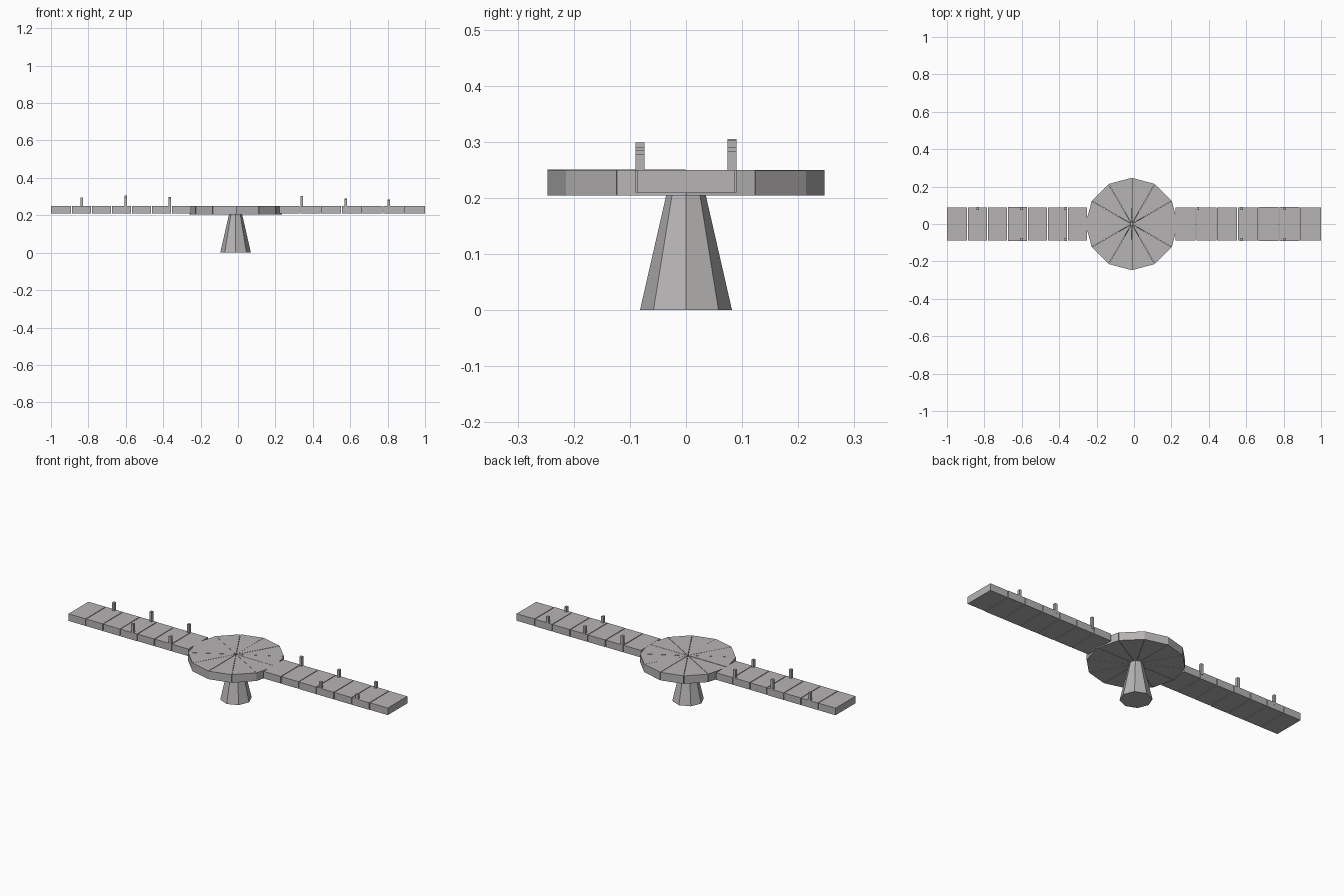
import bpy, bmesh, math, random
from mathutils import Matrix

random.seed(4)
cube = bpy.data.objects.get("Cube")
if cube:
    bpy.data.objects.remove(cube, do_unlink=True)

stone = bpy.data.materials.new("warm_grey")
stone.use_nodes = True
GREY = (0.47, 0.455, 0.455, 1)
stone.diffuse_color = GREY
stone.node_tree.nodes["Principled BSDF"].inputs["Base Color"].default_value = GREY


def finish(name, bm):
    bmesh.ops.recalc_face_normals(bm, faces=bm.faces)
    mesh = bpy.data.meshes.new(name)
    bm.to_mesh(mesh)
    bm.free()
    mesh.materials.append(stone)
    obj = bpy.data.objects.new(name, mesh)
    bpy.context.collection.objects.link(obj)
    return obj


def box(name, x0, x1, y0, y1, z0, z1):
    bm = bmesh.new()
    mat = Matrix.Translation(((x0 + x1) / 2, (y0 + y1) / 2, (z0 + z1) / 2))
    mat = mat @ Matrix.Diagonal((x1 - x0, y1 - y0, z1 - z0, 1))
    bmesh.ops.create_cube(bm, size=1, matrix=mat)
    return finish(name, bm)


HUB_X, HUB_R, TOP = -0.012, 0.247, 0.25

# Tapered eight-sided pedestal
bm = bmesh.new()
bmesh.ops.create_cone(bm, cap_ends=True, segments=8, radius1=0.082, radius2=0.035,
                      depth=0.206, matrix=Matrix.Translation((HUB_X - 0.001, 0, 0.103)))
finish("pedestal", bm)

# Round platform made of twelve wedges with hairline joints
for i in range(12):
    a, b = (math.radians(30 * k) for k in (i, i + 1))
    mid, gap = (a + b) / 2, 0.003
    cx, cy = HUB_X + gap * math.cos(mid), gap * math.sin(mid)
    r = HUB_R - gap
    top = TOP + random.uniform(-0.001, 0.001)
    bm = bmesh.new()
    face = bm.faces.new([bm.verts.new((cx + s * math.cos(t), cy + s * math.sin(t), 0.204))
                         for s, t in ((0, 0), (r, a), (r, b))])
    ext = bmesh.ops.extrude_face_region(bm, geom=[face])
    for v in ext["geom"]:
        if isinstance(v, bmesh.types.BMVert):
            v.co.z = top
    # the extruded source face stays as the underside
    finish(f"platform_wedge_{i + 1}", bm)

# Two arms of seven slabs each
for side, inner, label in ((-1, 0.25, "right"), (1, 0.222, "left")):
    pitch = (1 - inner) / 7
    for i in range(7):
        near, far = inner + i * pitch, inner + (i + 1) * pitch
        if i < 6:
            far -= 0.004
        half = 0.0885 + random.uniform(-0.0015, 0.0015)
        x0, x1 = sorted((side * near, side * far))
        box(f"{label}_arm_slab_{i + 1}", x0, x1, -half, half, 0.21, TOP)

# Mooring posts along the arm edges: x, height, and which edges carry one
posts = ((-0.835, 0.294, (1,)), (-0.6, 0.305, (-1, 1)), (-0.365, 0.297, (-1, 1)),
         (0.34, 0.302, (1,)), (0.577, 0.291, (-1, 1)), (0.807, 0.284, (-1, 1)))
for x, height, edges in posts:
    for e in edges:
        y = e * 0.082
        z = height - (0.006 if e < 0 else 0)
        name = "back_post" if e > 0 else "front_post"
        box(name, x - 0.007, x + 0.007, y - 0.008, y + 0.008, 0.235, z)
